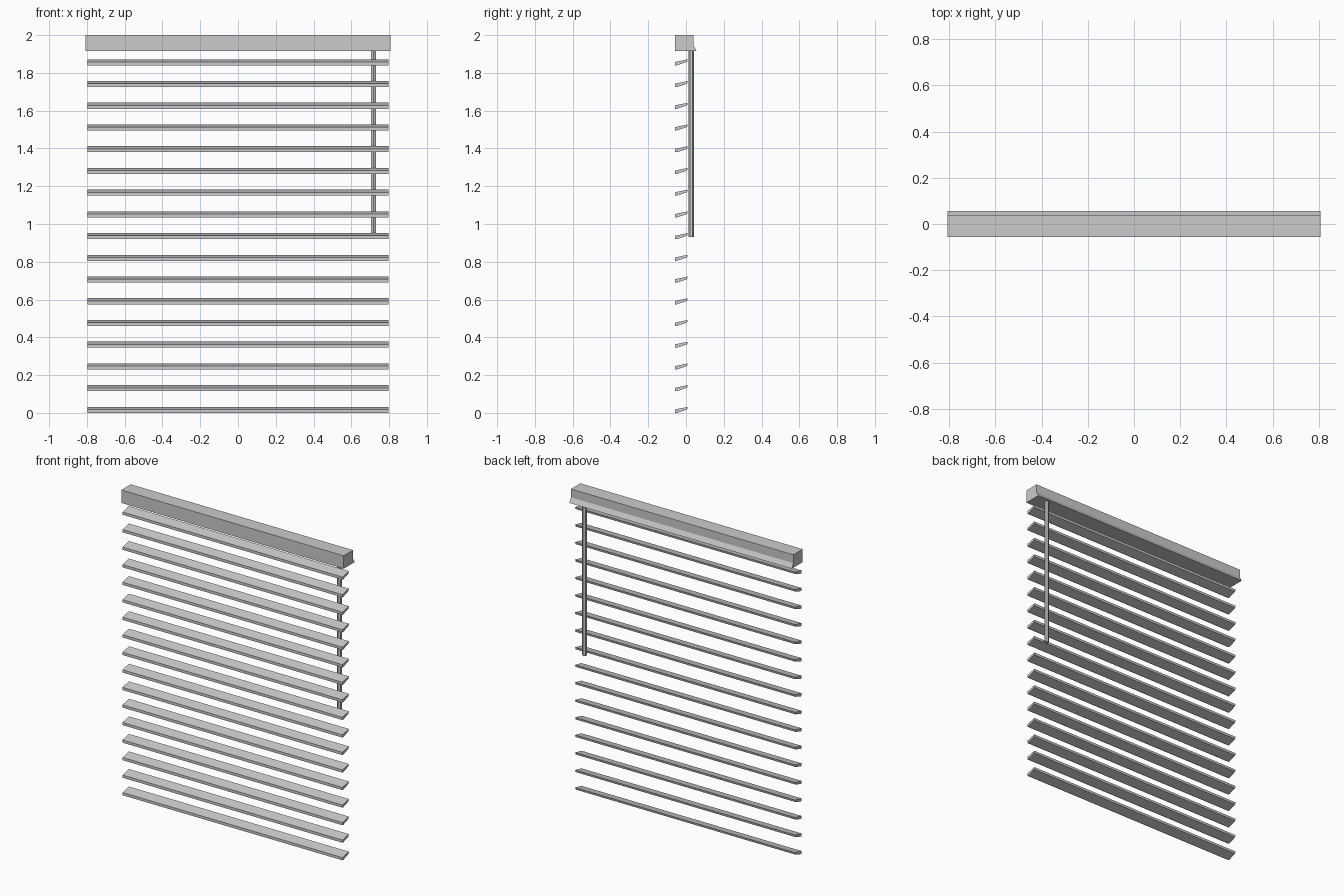
import bpy
import math

if "Cube" in bpy.data.objects:
    bpy.data.objects.remove(bpy.data.objects["Cube"])


def extrude_x(name, profile, half):
    """Prism from a (y, z) profile, running from -half to +half in x."""
    n = len(profile)
    verts = [(x, y, z) for x in (-half, half) for y, z in profile]
    faces = [tuple(reversed(range(n))), tuple(range(n, 2 * n))]
    faces += [(i, (i + 1) % n, n + (i + 1) % n, n + i) for i in range(n)]
    mesh = bpy.data.meshes.new(name)
    mesh.from_pydata(verts, [], faces)
    obj = bpy.data.objects.new(name, mesh)
    bpy.context.collection.objects.link(obj)
    return obj


# Head rail with a flared lower back edge
extrude_x("head_rail", [(-0.057, 1.915), (0.057, 1.915), (0.04, 1.945),
                        (0.04, 2.0), (-0.057, 2.0)], 0.807)

# Tilted slats, thicker at the front edge
slat_profile = [(-0.057, 0.0), (-0.048, 0.0), (0.006, 0.018),
                (0.009, 0.032), (-0.057, 0.018)]
for i in range(17):
    slat = extrude_x(f"slat_{i + 1:02d}", slat_profile, 0.798)
    slat.location.z = i * 0.115

# Hexagonal tilt wand hanging behind the slats
top, bottom = 1.92, 0.93
bpy.ops.mesh.primitive_cylinder_add(vertices=6, radius=0.0145, depth=top - bottom,
                                    location=(0.717, 0.028, (top + bottom) / 2))
bpy.context.object.name = "tilt_wand"
